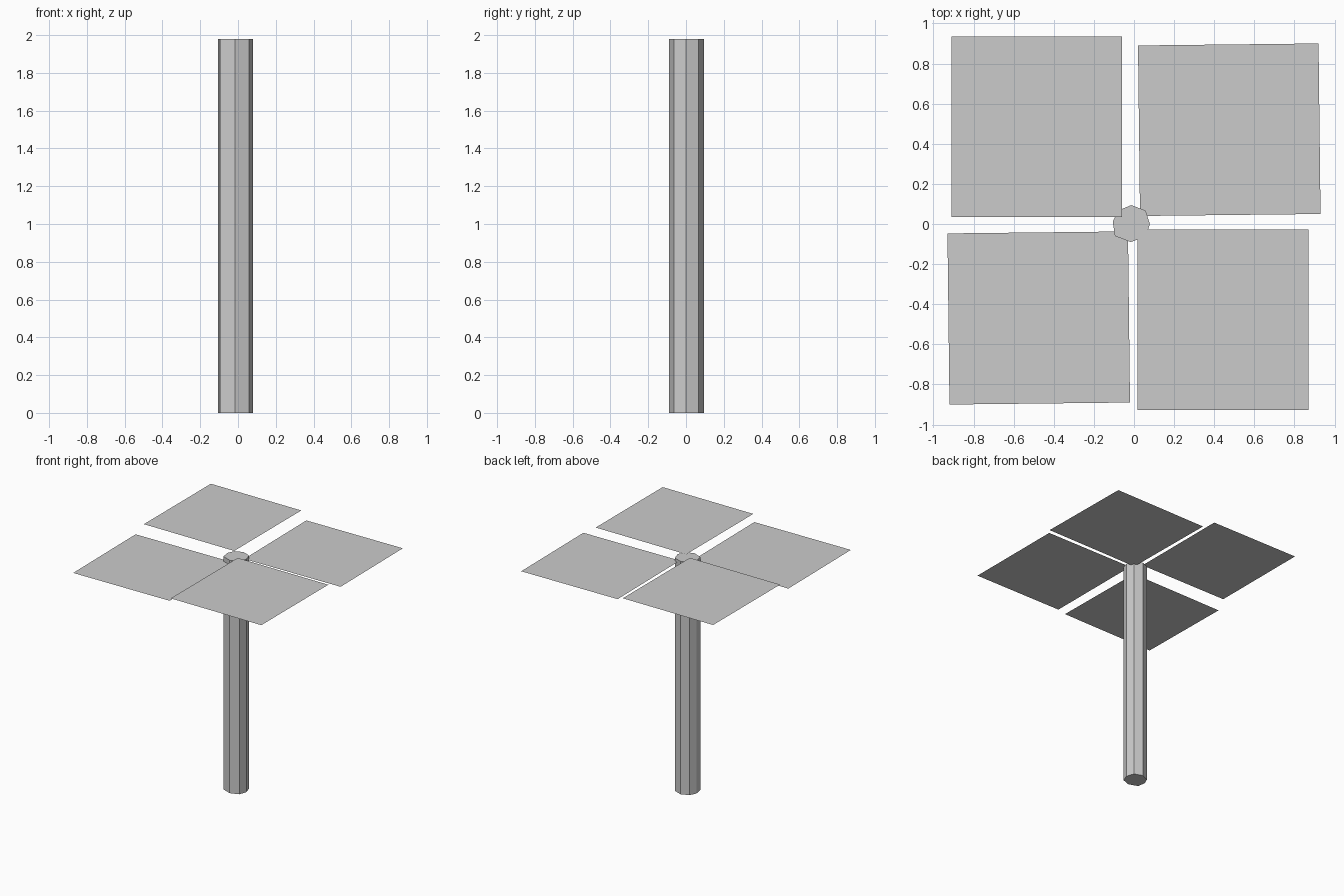
import bpy, bmesh
from mathutils import Vector

if "Cube" in bpy.data.objects:
    bpy.data.objects.remove(bpy.data.objects["Cube"])


def make_object(name, bm):
    mesh = bpy.data.meshes.new(name)
    bm.to_mesh(mesh)
    bm.free()
    obj = bpy.data.objects.new(name, mesh)
    bpy.context.collection.objects.link(obj)
    return obj


def flat_face(bm, outline, z):
    return bm.faces.new([bm.verts.new((x, y, z)) for x, y in outline])


# Eight-sided trunk, slightly uneven, with closed ends
trunk_outline = [(0.079, 0.0), (0.058, 0.067), (-0.014, 0.094), (-0.08, 0.067),
                 (-0.106, 0.012), (-0.095, -0.06), (-0.016, -0.09), (0.058, -0.063)]
bm = bmesh.new()
base = flat_face(bm, trunk_outline, 0)
top = bmesh.ops.extrude_face_region(bm, geom=[base], use_keep_orig=True)
bmesh.ops.translate(bm, vec=Vector((0, 0, 1.98)),
                    verts=[v for v in top["geom"] if isinstance(v, bmesh.types.BMVert)])
bmesh.ops.recalc_face_normals(bm, faces=bm.faces)
make_object("trunk", bm)

# Four thin horizontal leaf panels at slightly different heights
panels = {
    "back_left_leaf": (2.0, [(-0.91, 0.035), (-0.06, 0.035), (-0.06, 0.935), (-0.91, 0.935)]),
    "front_right_leaf": (1.985, [(0.017, -0.928), (0.869, -0.928), (0.869, -0.028), (0.017, -0.028)]),
    "back_right_leaf": (1.954, [(0.03, 0.04), (0.93, 0.05), (0.92, 0.90), (0.02, 0.89)]),
    "front_left_leaf": (1.94, [(-0.92, -0.90), (-0.02, -0.89), (-0.03, -0.037), (-0.93, -0.047)]),
}
for name, (height, outline) in panels.items():
    bm = bmesh.new()
    flat_face(bm, outline, height)
    bm.normal_update()
    make_object(name, bm)
